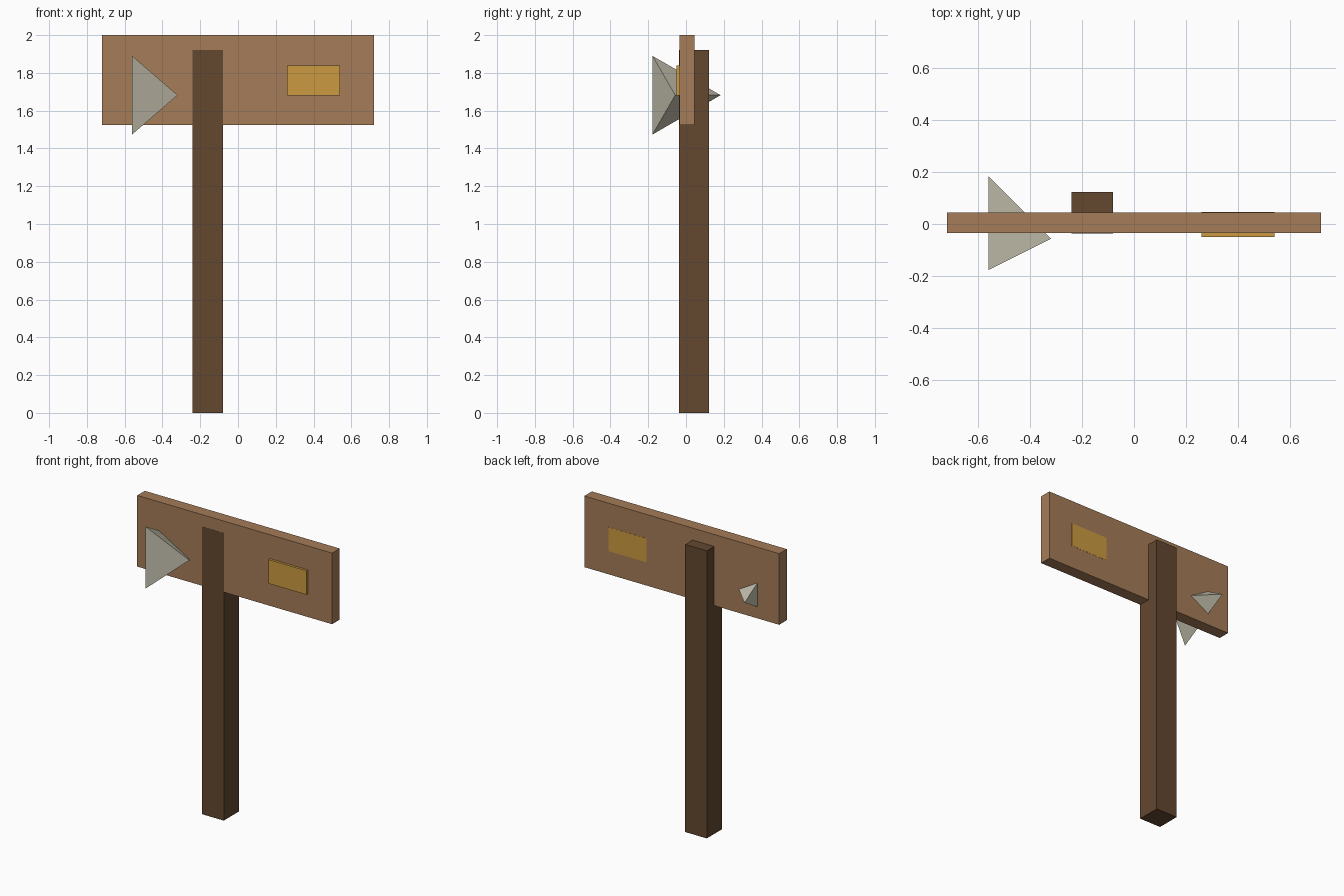
import bpy
import math

if "Cube" in bpy.data.objects:
    bpy.data.objects.remove(bpy.data.objects["Cube"], do_unlink=True)


def material(name, rgb):
    """Flat material from 0-255 sRGB values, stored as linear."""
    color = [((c / 255 + 0.055) / 1.055) ** 2.4 for c in rgb] + [1.0]
    mat = bpy.data.materials.new(name)
    mat.use_nodes = True
    mat.diffuse_color = color
    mat.node_tree.nodes["Principled BSDF"].inputs["Base Color"].default_value = color
    return mat


def box(name, low, high, mat):
    """Axis-aligned box between two corners."""
    center = [(a + b) / 2 for a, b in zip(low, high)]
    bpy.ops.mesh.primitive_cube_add(size=1, location=center)
    obj = bpy.context.object
    obj.name = name
    obj.scale = [b - a for a, b in zip(low, high)]
    bpy.ops.object.transform_apply(location=False, rotation=False, scale=True)
    obj.data.materials.append(mat)
    return obj


light_wood = material("light_wood", (165, 124, 88))
dark_wood = material("dark_wood", (99, 71, 47))
gold = material("gold", (203, 154, 64))
stone = material("pale_stone", (196, 192, 174))

# Sign board and its post, the post face a hair proud of the board
box("sign_board", (-0.72, -0.035, 1.525), (0.72, 0.045, 2.0), light_wood)
box("post", (-0.24, -0.036, 0), (-0.08, 0.123, 1.92), dark_wood)

# Gold plate let through the board
box("gold_plate", (0.26, -0.051, 1.68), (0.54, 0.046, 1.84), gold)

# Three-sided arrowhead pointing to +x
bpy.ops.mesh.primitive_cone_add(vertices=3, radius1=0.24, radius2=0, depth=0.24,
                                location=(-0.44, -0.057, 1.682),
                                rotation=(0, math.pi / 2, 0))
arrow = bpy.context.object
arrow.name = "arrowhead"
arrow.data.materials.append(stone)
